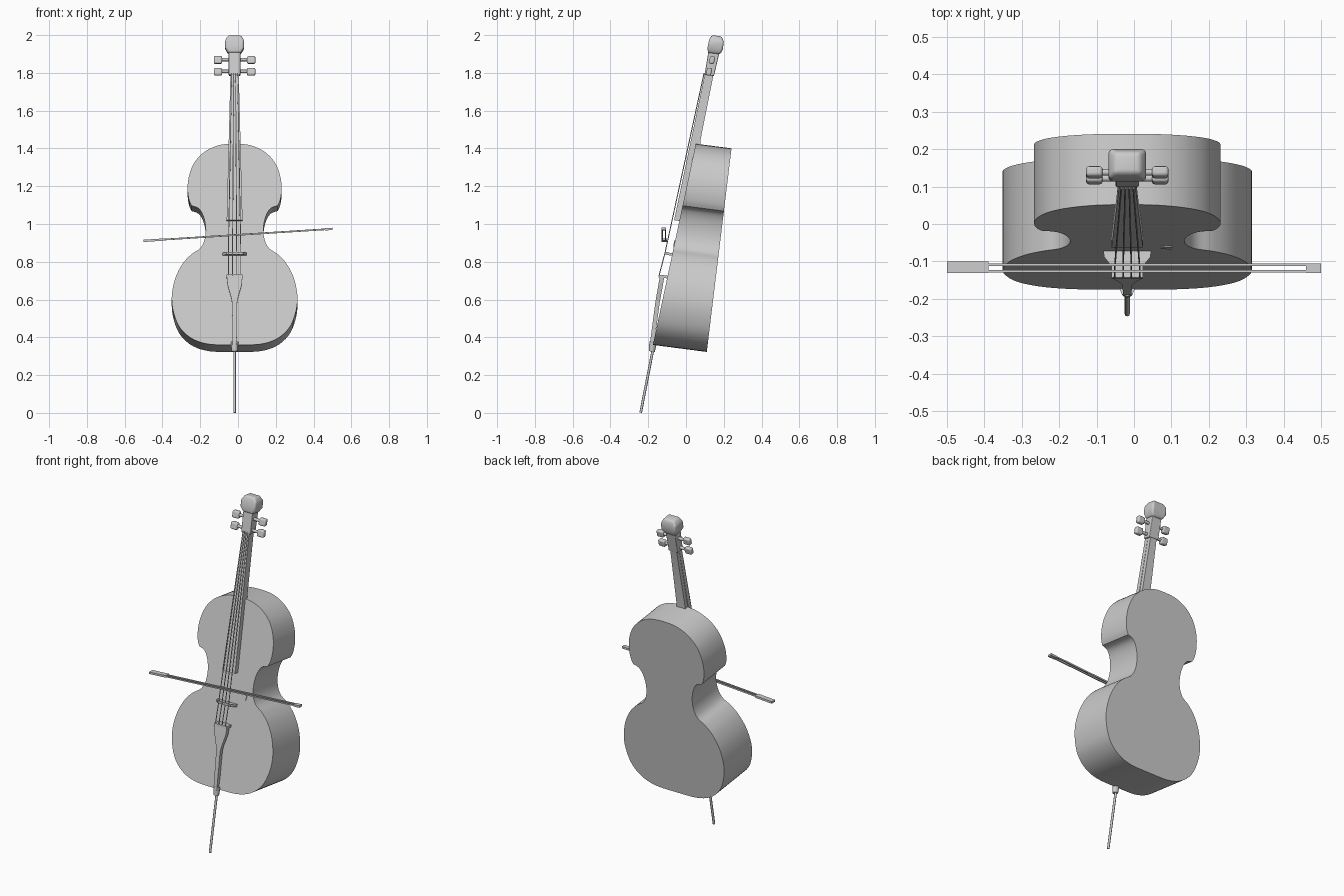
import bpy, bmesh, math
from mathutils import Vector

if "Cube" in bpy.data.objects:
    bpy.data.objects.remove(bpy.data.objects["Cube"])

CX = -0.018      # instrument centre line
LEAN = 0.13      # how far the ends drop towards the back

grey = bpy.data.materials.new("plain_grey")
grey.use_nodes = True
grey.diffuse_color = (0.6, 0.6, 0.6, 1)
grey.node_tree.nodes["Principled BSDF"].inputs["Base Color"].default_value = (0.6, 0.6, 0.6, 1)


def finish(name, bm, angle=35, bevel=0):
    bmesh.ops.recalc_face_normals(bm, faces=bm.faces)
    mesh = bpy.data.meshes.new(name)
    bm.to_mesh(mesh)
    bm.free()
    mesh.materials.append(grey)
    ob = bpy.data.objects.new(name, mesh)
    bpy.context.collection.objects.link(ob)
    bpy.ops.object.select_all(action="DESELECT")
    ob.select_set(True)
    bpy.context.view_layer.objects.active = ob
    bpy.ops.object.shade_smooth_by_angle(angle=math.radians(angle))
    if bevel:
        mod = ob.modifiers.new("rounding", "BEVEL")
        mod.width, mod.segments = bevel, 3
    return ob


def loft(name, sections, **kw):
    """Bridge closed rings of points and cap both ends."""
    bm = bmesh.new()
    rings = [[bm.verts.new(p) for p in s] for s in sections]
    n = len(rings[0])
    for a, b in zip(rings, rings[1:]):
        for i in range(n):
            j = (i + 1) % n
            bm.faces.new((a[i], a[j], b[j], b[i]))
    bm.faces.new(rings[0])
    bm.faces.new(rings[-1])
    return finish(name, bm, **kw)


def slab(name, rows, x=CX, **kw):
    """Upright tapered block from rows of (z, half width, front y, back y)."""
    return loft(name, [[(x - w, f, z), (x + w, f, z),
                        (x + w, b, z - LEAN * (b - f)), (x - w, b, z - LEAN * (b - f))]
                       for z, w, f, b in rows], **kw)


def rod(name, a, b, r0, r1=None, sides=8):
    a, b = Vector(a), Vector(b)
    bm = bmesh.new()
    bmesh.ops.create_cone(bm, cap_ends=True, segments=sides, radius1=r0,
                          radius2=r0 if r1 is None else r1, depth=(b - a).length)
    rot = (b - a).to_track_quat("Z", "Y")
    for v in bm.verts:
        v.co = rot @ v.co + (a + b) / 2
    return finish(name, bm, angle=50)


def front_y(z):
    return -0.175 + 0.213 * (z - 0.36)


def smooth_path(pts, steps=4):
    """Catmull-Rom curve through 2D points."""
    pts = [Vector(p) for p in pts]
    ext = [pts[0]] + pts + [pts[-1]]
    out = []
    for p0, p1, p2, p3 in zip(ext, ext[1:], ext[2:], ext[3:]):
        for k in range(steps):
            t = k / steps
            out.append(0.5 * (2 * p1 + (p2 - p0) * t + (2 * p0 - 5 * p1 + 4 * p2 - p3) * t * t
                              + (3 * p1 - p0 - 3 * p2 + p3) * t ** 3))
    return out + [pts[-1]]


# Hollow-waisted body: upper bout, then waist and lower bout
upper = [(0, 1.425), (0.08, 1.418), (0.155, 1.385), (0.21, 1.33), (0.24, 1.26),
         (0.249, 1.19), (0.242, 1.13), (0.228, 1.097)]
lower = [(0.228, 1.097), (0.19, 1.082), (0.165, 1.04), (0.153, 0.98), (0.158, 0.92),
         (0.182, 0.872), (0.228, 0.84), (0.275, 0.79), (0.315, 0.71), (0.333, 0.61),
         (0.32, 0.52), (0.285, 0.445), (0.22, 0.39), (0.13, 0.363), (0, 0.36)]
half = smooth_path(upper)[:-1] + smooth_path(lower)
outline = half + [Vector((-p.x, p.y)) for p in half[-2:0:-1]]
front_ring, back_ring = [], []
for p in outline:
    f, b = front_y(p.y), 0.11 + 0.123 * (p.y - 0.36)
    front_ring.append((CX + p.x, f, p.y))
    back_ring.append((CX + p.x, b, p.y - LEAN * (b - f)))
loft("body", [front_ring, back_ring])

# Neck, fingerboard and head
slab("fingerboard", [(1.02, 0.042, -0.063, -0.03), (1.795, 0.022, 0.1, 0.122)])
slab("neck", [(1.36, 0.032, 0.03, 0.075), (1.45, 0.028, 0.045, 0.077),
              (1.795, 0.021, 0.118, 0.146)])
slab("pegbox", [(1.79, 0.031, 0.098, 0.148), (1.92, 0.031, 0.12, 0.178)], bevel=0.004)
slab("scroll", [(1.905, 0.034, 0.116, 0.18), (1.935, 0.05, 0.114, 0.195),
                (1.975, 0.05, 0.122, 0.2), (2.0, 0.034, 0.136, 0.19)], bevel=0.01, angle=60)

# Tuning pegs with flat rounded knobs
for z, y, level in ((1.87, 0.138, "upper"), (1.808, 0.122, "lower")):
    for s, side in ((1, "left"), (-1, "right")):
        rod(f"{level}_{side}_peg", (CX + s * 0.02, y, z), (CX + s * 0.07, y, z), 0.009)
        slab(f"{level}_{side}_peg_knob",
             [(z - 0.02, 0.022, y - 0.018, y + 0.009), (z + 0.02, 0.022, y - 0.009, y + 0.018)],
             x=CX + s * 0.088, bevel=0.008, angle=60)

# Bridge standing off the front
y0 = front_y(0.84)
loft("bridge", [[(CX - w, y, z - 0.007), (CX + w, y, z - 0.007),
                 (CX + w, y, z + 0.007), (CX - w, y, z + 0.007)]
                for w, y, z in ((0.064, y0 + 0.005, 0.838), (0.062, y0 - 0.015, 0.841),
                                (0.044, -0.11, 0.846))])

# Tailpiece with a lip at the top
slab("tailpiece", [(0.36, 0.011, -0.192, -0.17), (0.58, 0.013, -0.163, -0.14),
                   (0.61, 0.018, -0.158, -0.135), (0.68, 0.038, -0.146, -0.122),
                   (0.725, 0.042, -0.138, -0.115)])
slab("tailpiece_lip", [(0.718, 0.042, -0.145, -0.094), (0.732, 0.042, -0.143, -0.092)])

# Four strings over the bridge
for i in range(4):
    k = (i - 1.5) / 1.5
    top = (CX + k * 0.016, 0.096, 1.8)
    mid = (CX + k * 0.033, -0.111, 0.848)
    rod(f"string_{i + 1}", mid, top, 0.0025, sides=6)
    rod(f"string_tail_{i + 1}", (CX + k * 0.033, -0.143, 0.725), mid, 0.0025, sides=6)

# End pin and its collar
rod("end_pin", (CX, -0.24, 0.001), (CX, -0.168, 0.37), 0.007)
rod("end_pin_collar", (CX, -0.181, 0.325), (CX, -0.174, 0.375), 0.016, 0.02)

# Small sound hole plate on the front
hole = [(0.072, 0.89), (0.097, 0.88), (0.102, 0.905), (0.078, 0.915)]
loft("sound_hole_plate", [[(x, front_y(z) + d, z) for x, z in hole] for d in (-0.004, 0.003)])


# Bow lying across the strings
def bow_part(name, x0, x1, ya, yb, h):
    loft(name, [[(x, y, 0.9425 + 0.0635 * x + s) for y, s in
                 ((ya, -h), (yb, -h), (yb, h), (ya, h))] for x in (x0, x1)])


bow_part("bow_frog", -0.5, -0.388, -0.131, -0.1, 0.006)
bow_part("bow_tip", 0.46, 0.5, -0.131, -0.106, 0.006)
bow_part("bow_stick", -0.39, 0.462, -0.112, -0.106, 0.0045)
bow_part("bow_hair", -0.39, 0.462, -0.129, -0.123, 0.004)
